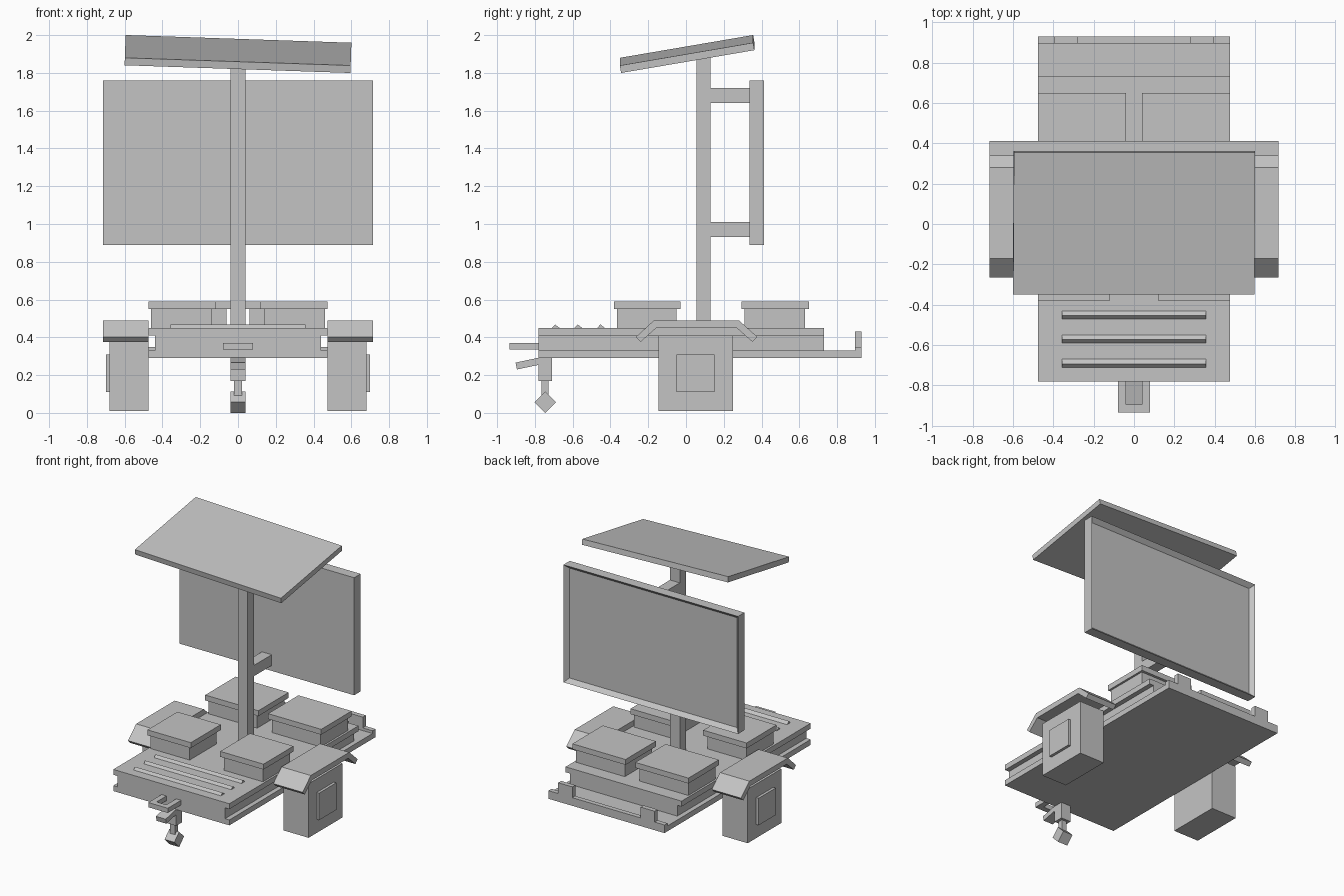
import bpy, bmesh, math
from mathutils import Matrix

if "Cube" in bpy.data.objects:
    bpy.data.objects.remove(bpy.data.objects["Cube"])

grey = bpy.data.materials.new("plain grey")
grey.diffuse_color = (0.55, 0.55, 0.55, 1)
grey.use_nodes = True
grey.node_tree.nodes["Principled BSDF"].inputs["Base Color"].default_value = grey.diffuse_color


def finish(name, bm):
    bmesh.ops.recalc_face_normals(bm, faces=bm.faces)
    me = bpy.data.meshes.new(name)
    bm.to_mesh(me)
    bm.free()
    me.materials.append(grey)
    ob = bpy.data.objects.new(name, me)
    bpy.context.collection.objects.link(ob)
    return ob


def box(name, x, y, z, rx=0, ry=0):
    """Box from (min, max) ranges, turned about its own centre (degrees)."""
    bm = bmesh.new()
    mid = [(a + b) / 2 for a, b in (x, y, z)]
    size = [b - a for a, b in (x, y, z)]
    m = (Matrix.Translation(mid)
         @ Matrix.Rotation(math.radians(ry), 4, 'Y')
         @ Matrix.Rotation(math.radians(rx), 4, 'X')
         @ Matrix.Diagonal((*size, 1)))
    bmesh.ops.create_cube(bm, size=1, matrix=m)
    return finish(name, bm)


def profile(name, pts, x0, x1):
    """Extrude a (y, z) outline along x."""
    bm = bmesh.new()
    f = bm.faces.new([bm.verts.new((x0, y, z)) for y, z in pts])
    r = bmesh.ops.extrude_face_region(bm, geom=[f])
    vs = [v for v in r["geom"] if isinstance(v, bmesh.types.BMVert)]
    bmesh.ops.translate(bm, verts=vs, vec=(x1 - x0, 0, 0))
    return finish(name, bm)


def span(s, a, b):
    return tuple(sorted((s * a, s * b)))


# Chassis: deck, recessed core and base plate with rear step
box("deck", (-.475, .475), (-.78, .73), (.41, .45))
box("chassis_core", (-.44, .44), (-.78, .73), (.33, .41))
box("base_plate", (-.475, .475), (-.78, .93), (.29, .33))
box("rear_lip", (-.475, .475), (.895, .93), (.33, .35))

# Ridges on the front of the deck
for i, y in enumerate((-.45, -.57, -.69)):
    profile(f"deck_ridge_{i}", [(y - .02, .45), (y + .02, .45), (y - .003, .468)], -.358, .358)

# Parts repeated on both sides
fender = [(-.265, .402), (-.17, .49), (.28, .49), (.378, .402), (.352, .376),
          (.268, .45), (-.157, .45), (-.24, .376)]
for s, side in ((-1, "left"), (1, "right")):
    box(f"rear_post_{side}", span(s, .28, .395), (.895, .93), (.35, .43))
    box(f"front_case_{side}", span(s, .14, .46), (-.365, -.05), (.45, .55))
    box(f"front_case_lid_{side}", span(s, .12, .475), (-.38, -.03), (.55, .59))
    box(f"rear_case_{side}", span(s, .06, .46), (.31, .63), (.45, .55))
    box(f"rear_case_lid_{side}", span(s, .04, .475), (.295, .65), (.55, .59))
    box(f"wheel_{side}", span(s, .475, .68), (-.145, .25), (.01, .41))
    box(f"wheel_hub_{side}", span(s, .68, .70), (-.05, .15), (.11, .31))
    profile(f"fender_{side}", fender, *span(s, .475, .715))
    box(f"hitch_arm_{side}", span(s, .04, .08), (-.9, -.78), (.335, .37))

# Hitch front bar and jack
box("hitch_bar", (-.08, .08), (-.935, -.895), (.335, .37))
box("jack_body", (-.04, .04), (-.78, -.71), (.17, .29))
box("jack_rod", (-.02, .02), (-.765, -.728), (.08, .17))
box("jack_foot", (-.04, .04), (-.785, -.705), (.0165, .0965), rx=45)
box("jack_handle", (-.04, .04), (-.9, -.77), (.243, .28), rx=12)

# Mast with the screen arms
box("mast", (-.04, .04), (.055, .13), (.45, 1.885))
for i, z in enumerate((.93, 1.64)):
    box(f"screen_arm_{i}", (-.04, .04), (.13, .34), (z, z + .08))

# Screen with a recessed rear face
bm = bmesh.new()
bmesh.ops.create_cube(bm, size=1, matrix=Matrix.Translation((0, .375, 1.325))
                      @ Matrix.Diagonal((1.43, .075, .87, 1)))
bm.normal_update()
back = max(bm.faces, key=lambda f: f.normal.y)
bmesh.ops.inset_region(bm, faces=[back], thickness=.04)
bmesh.ops.translate(bm, verts=back.verts[:], vec=(0, -.03, 0))
finish("screen", bm)

# Tilted roof panel
box("roof_panel", (-.598, .598), (-.352, .364), (1.88, 1.92), rx=9.7, ry=1.95)
